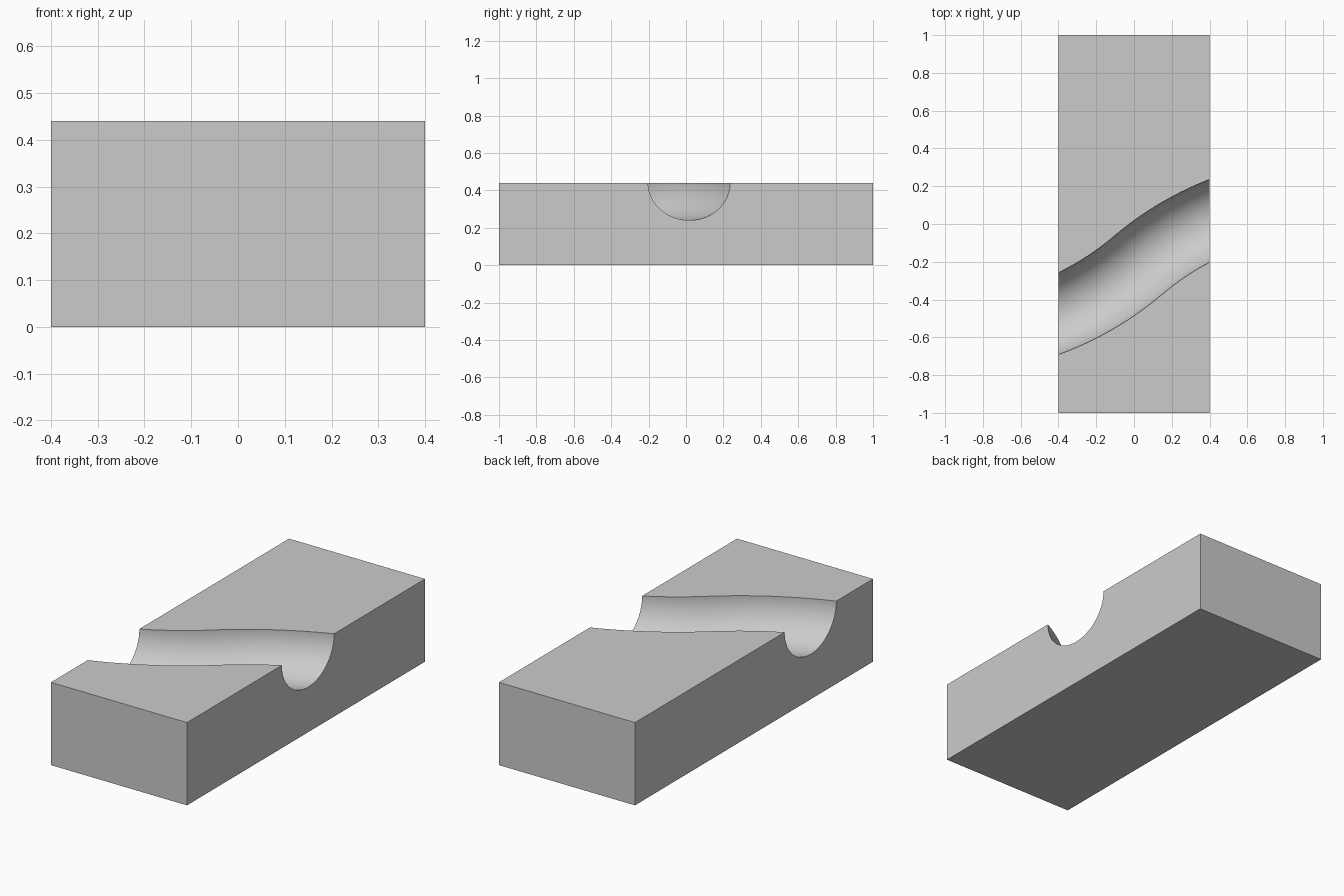
import bpy
import bmesh
from math import sin, cos, pi, radians
from mathutils import Vector

cube = bpy.data.objects.get("Cube")
if cube:
    bpy.data.objects.remove(cube, do_unlink=True)

HEIGHT = 0.44
GROOVE_RADIUS = 0.2
BEND_RADIUS = 1.6
STEEPEST = radians(40.3)
MIDDLE = Vector((0.02, -0.22, HEIGHT))

stone = bpy.data.materials.new("light_grey")
stone.use_nodes = True
grey = (0.6, 0.6, 0.6, 1)
stone.diffuse_color = grey
stone.node_tree.nodes["Principled BSDF"].inputs["Base Color"].default_value = grey


def mesh_object(name, bm):
    mesh = bpy.data.meshes.new(name)
    bmesh.ops.recalc_face_normals(bm, faces=bm.faces)
    bm.to_mesh(mesh)
    bm.free()
    mesh.materials.append(stone)
    obj = bpy.data.objects.new(name, mesh)
    bpy.context.collection.objects.link(obj)
    return obj


def path_point(t):
    """Point and heading on an S made of two equal arcs, t = signed bend angle."""
    heading = STEEPEST - abs(t)
    side = 1 if t >= 0 else -1
    offset = Vector((sin(STEEPEST) - sin(heading), cos(heading) - cos(STEEPEST), 0))
    return MIDDLE + side * BEND_RADIUS * offset, heading


# Rectangular block
bm = bmesh.new()
bmesh.ops.create_cube(bm, size=1)
for v in bm.verts:
    v.co = Vector((v.co.x * 0.8, v.co.y * 2, (v.co.z + 0.5) * HEIGHT))
block = mesh_object("grooved_block", bm)

# Round cutter swept along the S path
bm = bmesh.new()
STEPS, SIDES = 40, 64
rings = []
for i in range(STEPS + 1):
    centre, heading = path_point((i / STEPS * 2 - 1) * radians(34))
    across = Vector((-sin(heading), cos(heading), 0))
    ring = []
    for k in range(SIDES):
        a = 2 * pi * (k + 0.5) / SIDES
        ring.append(bm.verts.new(
            centre + GROOVE_RADIUS * (across * cos(a) + Vector((0, 0, sin(a))))))
    rings.append(ring)
for r0, r1 in zip(rings, rings[1:]):
    for k in range(SIDES):
        n = (k + 1) % SIDES
        bm.faces.new((r0[k], r0[n], r1[n], r1[k]))
bm.faces.new(rings[0])
bm.faces.new(rings[-1])
cutter = mesh_object("groove_cutter", bm)
cutter.hide_render = True

# Carve the groove, then drop the cutter
cut = block.modifiers.new("groove", 'BOOLEAN')
cut.operation = 'DIFFERENCE'
cut.solver = 'EXACT'
cut.object = cutter
bpy.ops.object.select_all(action='DESELECT')
bpy.context.view_layer.objects.active = block
block.select_set(True)
bpy.ops.object.modifier_apply(modifier=cut.name)
bpy.data.objects.remove(cutter, do_unlink=True)
bpy.ops.object.shade_smooth_by_angle(angle=radians(30))
